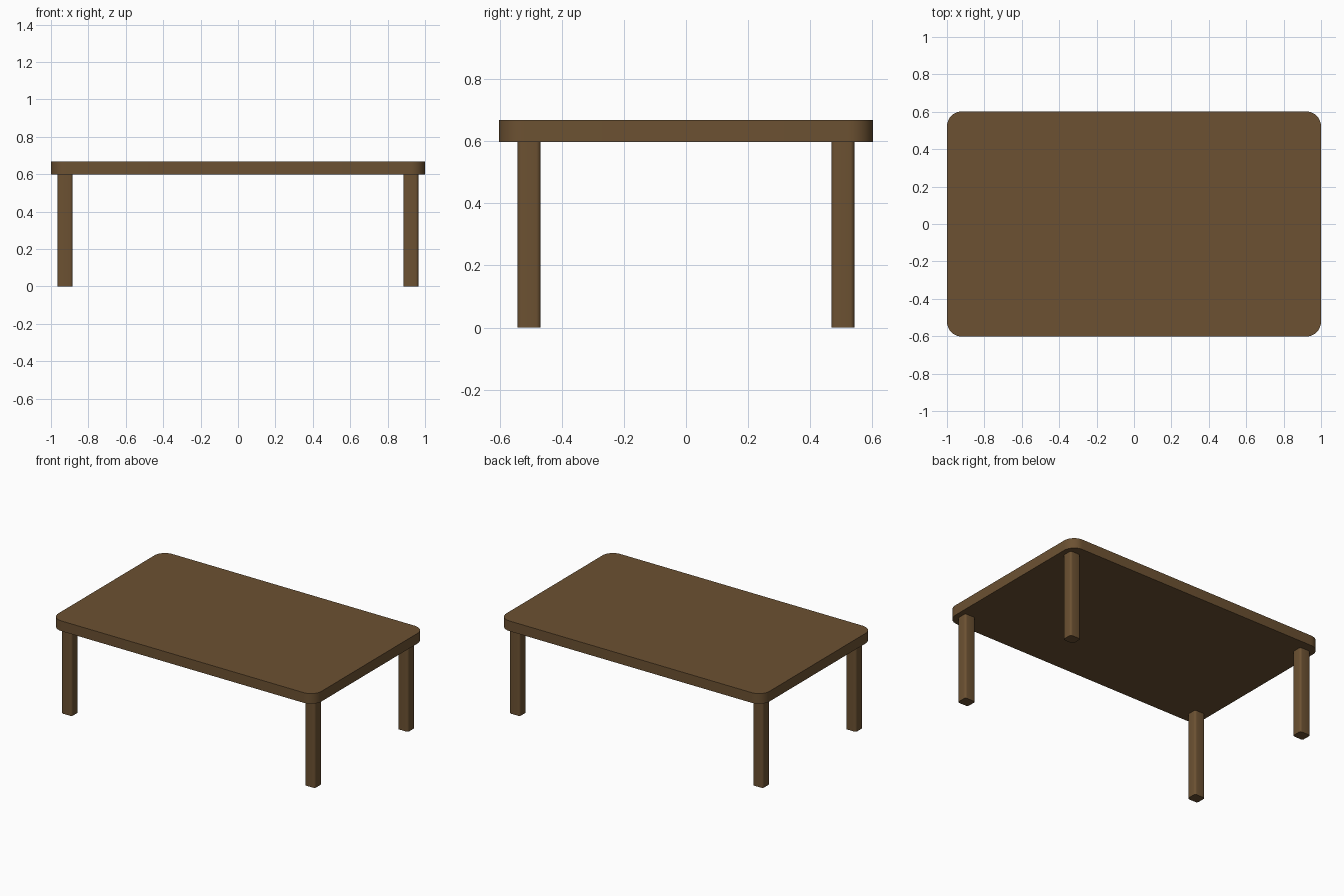
import bpy, bmesh, math

if "Cube" in bpy.data.objects:
    bpy.data.objects.remove(bpy.data.objects["Cube"])


def rounded_box(name, size, center, radius, segments, mat):
    # Box whose four vertical edges are rounded
    bm = bmesh.new()
    bmesh.ops.create_cube(bm, size=1)
    bmesh.ops.scale(bm, vec=size, verts=bm.verts)
    vertical = [e for e in bm.edges
                if abs(e.verts[0].co.z - e.verts[1].co.z) > size[2] * 0.5]
    bmesh.ops.bevel(bm, geom=vertical, offset=radius, offset_type='OFFSET',
                    segments=segments, profile=0.5, affect='EDGES')
    mesh = bpy.data.meshes.new(name)
    bm.to_mesh(mesh)
    bm.free()
    mesh.materials.append(mat)
    obj = bpy.data.objects.new(name, mesh)
    obj.location = center
    bpy.context.collection.objects.link(obj)
    bpy.ops.object.select_all(action='DESELECT')
    obj.select_set(True)
    bpy.context.view_layer.objects.active = obj
    bpy.ops.object.shade_smooth_by_angle(angle=math.radians(35))
    return obj


wood = bpy.data.materials.new("brown_wood")
wood.diffuse_color = (0.15, 0.083, 0.032, 1)
wood.use_nodes = True
wood.node_tree.nodes["Principled BSDF"].inputs["Base Color"].default_value = wood.diffuse_color

# Table top
rounded_box("table_top", (2.0, 1.204, 0.07), (0, 0, 0.633), 0.08, 8, wood)

# Four legs
for y, depth in ((-0.505, "front"), (0.505, "back")):
    for x, side in ((-0.924, "left"), (0.924, "right")):
        rounded_box(f"{depth}_{side}_leg", (0.08, 0.074, 0.598),
                    (x, y, 0.299), 0.014, 4, wood)
